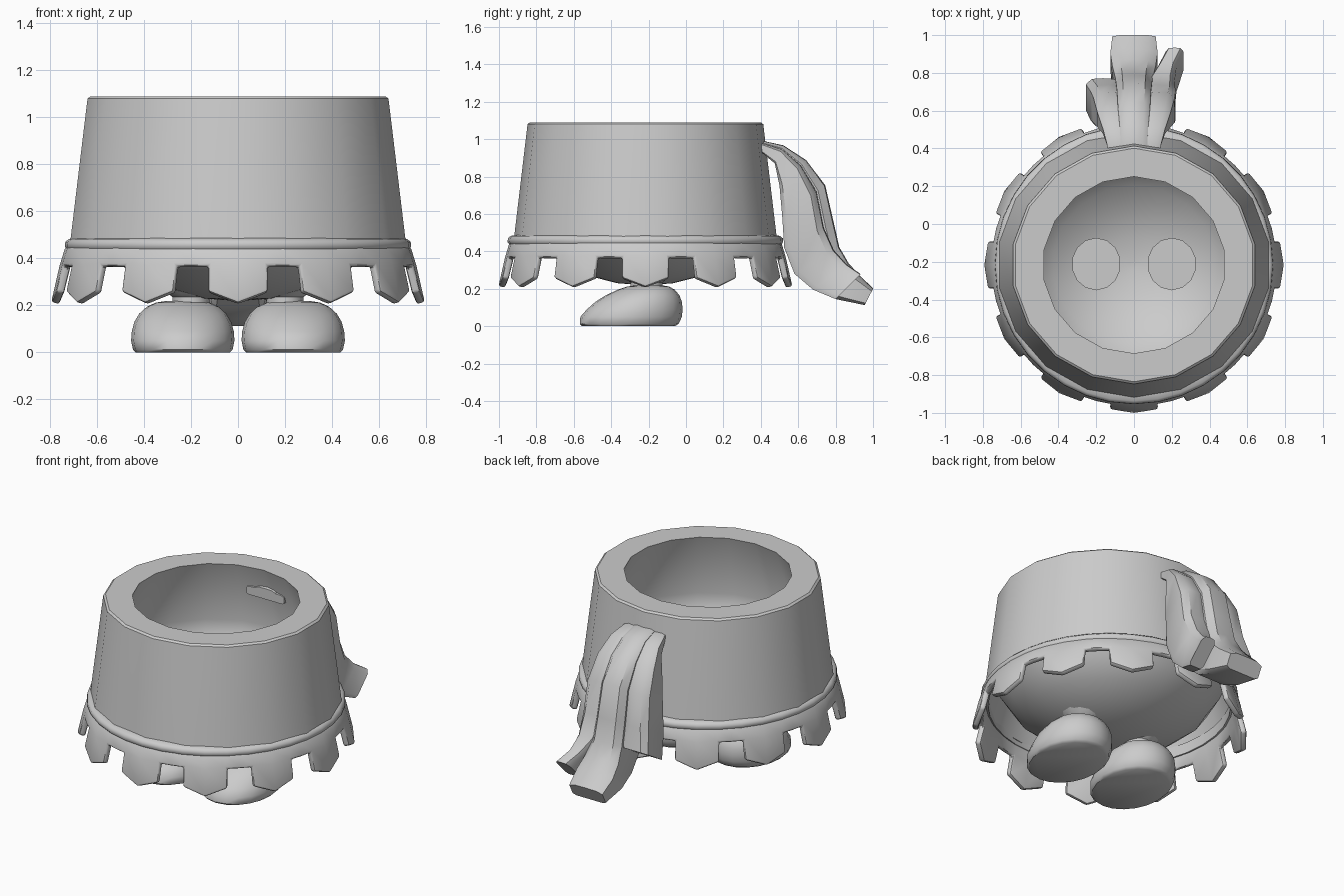
import bpy, bmesh, math
from mathutils import Vector

if "Cube" in bpy.data.objects:
    bpy.data.objects.remove(bpy.data.objects["Cube"])

CY = -0.217  # y of the tub axis


def finish(name, bm, angle=40, mods=()):
    bmesh.ops.recalc_face_normals(bm, faces=bm.faces)
    me = bpy.data.meshes.new(name)
    bm.to_mesh(me)
    bm.free()
    ob = bpy.data.objects.new(name, me)
    bpy.context.collection.objects.link(ob)
    bpy.ops.object.select_all(action='DESELECT')
    ob.select_set(True)
    bpy.context.view_layer.objects.active = ob
    for kind, props in mods:
        m = ob.modifiers.new(kind.title(), kind)
        for k, v in props.items():
            setattr(m, k, v)
        bpy.ops.object.modifier_apply(modifier=m.name)
    bpy.ops.object.shade_smooth_by_angle(angle=math.radians(angle))
    return ob


def loft(bm, rings, closed=False):
    """Bridge rings of points; cap the ends unless closed into a loop."""
    vs = [[bm.verts.new(p) for p in r] for r in rings]
    n = len(vs[0])
    pairs = list(zip(vs, vs[1:])) + ([(vs[-1], vs[0])] if closed else [])
    for a, b in pairs:
        for i in range(n):
            j = (i + 1) % n
            bm.faces.new((a[i], a[j], b[j], b[i]))
    if not closed:
        bm.faces.new(vs[0][::-1])
        bm.faces.new(vs[-1])


def oval(cx, cy, rx, ry, z, n=18):
    return [(cx + rx * math.sin(2 * math.pi * i / n),
             cy - ry * math.cos(2 * math.pi * i / n), z) for i in range(n)]


# Tub: thick tapered wall, thin bowl-shaped floor
profile = [(.02, .22), (.15, .23), (.30, .268), (.45, .34), (.55, .425),
           (.62, .53), (.65, .60), (.695, .45), (.705, .45), (.632, 1.065),
           (.63, 1.08), (.618, 1.09), (.468, 1.09), (.60, .68), (.575, .59),
           (.51, .48), (.42, .395), (.28, .31), (.15, .265), (.02, .25)]
bm = bmesh.new()
loft(bm, [oval(0, CY, r * 1.032, r, z) for r, z in profile])
finish("tub", bm, 38)

# Bead around the tub above the skirt
bead = [(.69, .487), (.72, .483), (.735, .47), (.737, .45), (.722, .43), (.69, .42)]
bm = bmesh.new()
loft(bm, [oval(0, CY, r, r, z, 36) for r, z in bead], closed=True)
finish("skirt_bead", bm, 50)

# Skirt with twelve pointed tabs
bm = bmesh.new()


def skirt_vert(deg, r, z):
    a = math.radians(deg)
    return bm.verts.new((1.012 * r * math.sin(a), CY - r * math.cos(a), z))


for k in range(12):
    c = k * 30
    cols = [-15, -9.6, 0, 9.6, 15]
    top = [skirt_vert(c + d, .726, .45) for d in cols]
    mid = [skirt_vert(c + d, .750, .37) for d in cols]
    low = [skirt_vert(c + d, r, z) for d, r, z in
           ((-9.3, .776, .26), (0, .786, .212), (9.3, .776, .26))]
    for i in range(4):
        bm.faces.new((top[i], mid[i], mid[i + 1], top[i + 1]))
    for i in range(2):
        bm.faces.new((mid[i + 1], low[i], low[i + 1], mid[i + 2]))
bmesh.ops.remove_doubles(bm, verts=bm.verts, dist=.001)
finish("skirt", bm, 35, [
    ('SOLIDIFY', dict(thickness=.036, offset=-1)),
    ('BEVEL', dict(width=.012, segments=2, limit_method='ANGLE',
                   angle_limit=math.radians(40)))])

# Feet: z, half width, front y, back y
foot = [(0, .200, -.555, -.06), (.012, .212, -.568, -.04), (.05, .220, -.565, -.022),
        (.09, .217, -.530, -.018), (.13, .206, -.485, -.022), (.165, .185, -.430, -.035),
        (.195, .152, -.365, -.06), (.212, .115, -.315, -.09), (.219, .07, -.265, -.13)]
leg = [(.17, .08), (.235, .08), (.25, .10), (.28, .13), (.345, .13)]
for side, s in (("left", -1), ("right", 1)):
    bm = bmesh.new()
    loft(bm, [oval(s * .235, (f + b) / 2, w, (b - f) / 2, z, 20) for z, w, f, b in foot])
    finish(side + "_foot", bm, 45)
    bm = bmesh.new()
    loft(bm, [oval(s * .20, CY + .005, r, r * 1.07, z, 14) for z, r in leg])
    finish(side + "_leg", bm, 40)

# Tail: upper and lower outline (y, z) seen from the side
upper = [(.27, .965), (.41, .99), (.52, .965), (.64, .885), (.74, .75),
         (.785, .55), (.815, .42), (.865, .335), (.925, .27), (1.0, .20)]
lower = [(.27, .90), (.41, .925), (.475, .87), (.50, .75), (.515, .58),
         (.525, .42), (.58, .28), (.68, .195), (.80, .145), (.955, .113)]


def lock(name, centres, widths, drops):
    bm = bmesh.new()
    rings = []
    for cx, w, drop, u, l in zip(centres, widths, drops, upper, lower):
        u, l = Vector(u), Vector(l)
        u = u.lerp(l, drop)
        ring = []
        for fx, t in ((-.65, 0), (0, -.02), (.65, 0), (1, .15), (1, .88),
                      (.8, 1), (-.8, 1), (-1, .88), (-1, .15)):
            p = u.lerp(l, t)
            ring.append((cx + fx * w, p.x, p.y))
        rings.append(ring)
    loft(bm, rings)
    finish(name, bm, 38)


lock("tail_middle_lock", [0] * 10,
     [.07, .07, .075, .085, .09, .095, .10, .115, .125, .115], [0] * 10)
lock("tail_left_lock", [-.07, -.075, -.085, -.10, -.115, -.13, -.165],
     [.06, .065, .08, .095, .10, .10, .09], [.2] * 7)
lock("tail_right_lock", [.07, .075, .085, .10, .115, .13, .145, .175, .215],
     [.06, .065, .08, .095, .10, .09, .07, .05, .048],
     [.2, .2, .2, .2, .2, .2, .12, .05, -.05])
